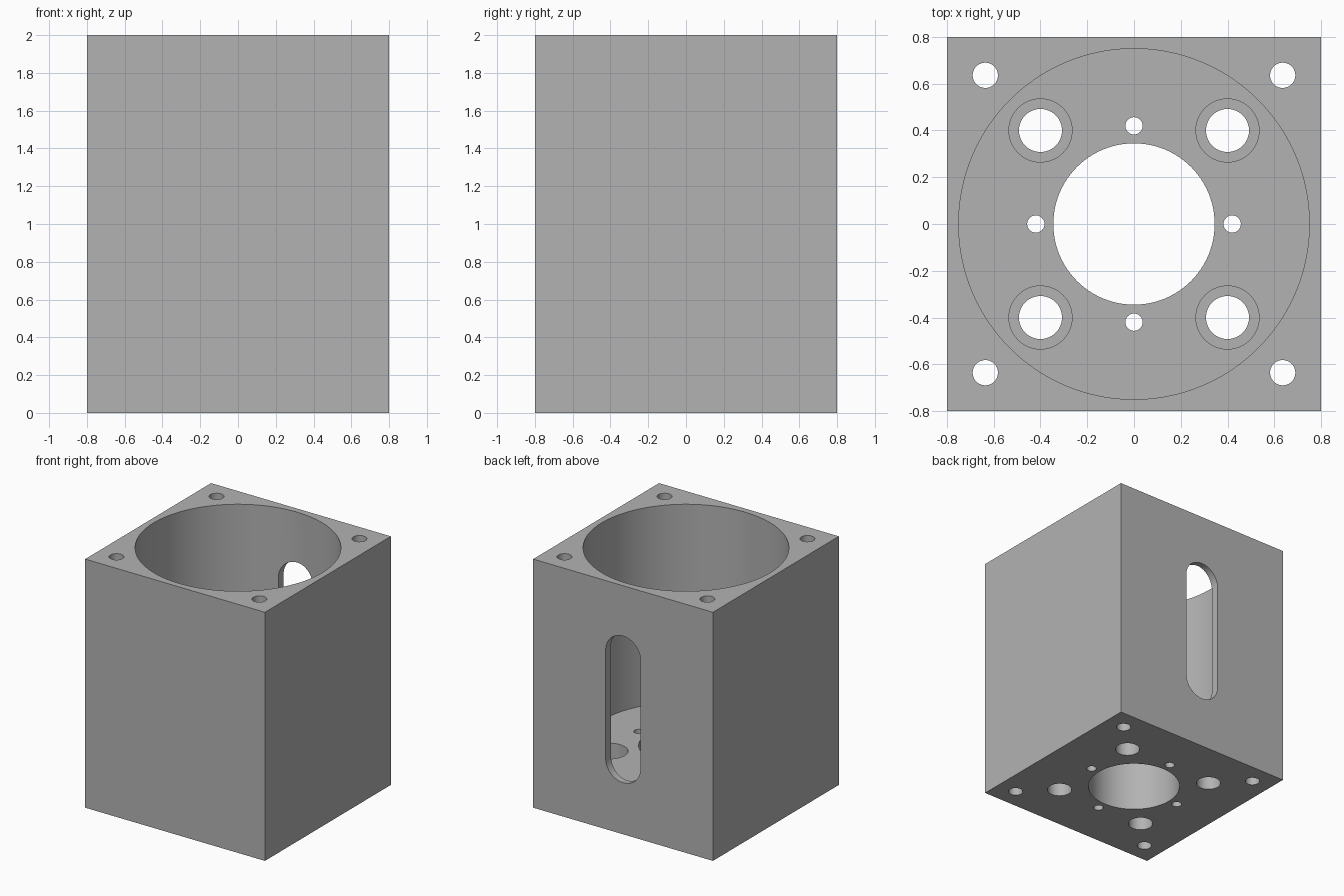
import bpy, math

if "Cube" in bpy.data.objects:
    bpy.data.objects.remove(bpy.data.objects["Cube"], do_unlink=True)

WIDTH, HEIGHT = 1.6, 2.0
FLOOR = 0.41
UP = (0, 0, 0)
BACKWARD = (math.pi / 2, 0, 0)

grey = bpy.data.materials.new("plain grey")
grey.use_nodes = True
colour = (0.45, 0.45, 0.45, 1)
grey.diffuse_color = colour
grey.node_tree.nodes["Principled BSDF"].inputs["Base Color"].default_value = colour


def block(name, size, centre):
    bpy.ops.mesh.primitive_cube_add(size=1, location=centre)
    ob = bpy.context.object
    ob.name = name
    ob.scale = size
    bpy.ops.object.transform_apply(location=True, rotation=False, scale=True)
    ob.data.materials.append(grey)
    return ob


def cylinder(name, radius, depth, centre, rotation=UP, sides=48):
    bpy.ops.mesh.primitive_cylinder_add(vertices=sides, radius=radius, depth=depth,
                                        location=centre, rotation=rotation)
    ob = bpy.context.object
    ob.name = name
    ob.data.materials.append(grey)
    return ob


def cut(target, cutter):
    cutter.hide_render = True
    mod = target.modifiers.new(cutter.name, 'BOOLEAN')
    mod.operation = 'DIFFERENCE'
    mod.solver = 'EXACT'
    mod.object = cutter
    bpy.context.view_layer.objects.active = target
    bpy.ops.object.modifier_apply(modifier=mod.name)
    bpy.data.objects.remove(cutter, do_unlink=True)


def drill(target, name, radius, x, y, bottom=-0.1, top=HEIGHT + 0.1, sides=48):
    cut(target, cylinder(name, radius, top - bottom, (x, y, (top + bottom) / 2), sides=sides))


# Square housing with a wide round chamber and a shaft hole in its floor
housing = block("housing", (WIDTH, WIDTH, HEIGHT), (0, 0, HEIGHT / 2))
drill(housing, "chamber", 0.75, 0, 0, bottom=FLOOR, sides=128)
drill(housing, "shaft_hole", 0.345, 0, 0, sides=96)

# Corner through holes and counterbored bolt holes
for sx in (-1, 1):
    for sy in (-1, 1):
        drill(housing, "corner_hole", 0.054, sx * 0.636, sy * 0.636)
        drill(housing, "bolt_hole", 0.092, sx * 0.4, sy * 0.4)
        drill(housing, "counterbore", 0.135, sx * 0.4, sy * 0.4, bottom=FLOOR - 0.2, top=FLOOR + 0.1)

# Small screw holes around the shaft hole
for x, y in ((1, 0), (-1, 0), (0, 1), (0, -1)):
    drill(housing, "screw_hole", 0.037, x * 0.42, y * 0.42, sides=32)

# Round-ended slot through the back wall
R, LOW, HIGH = 0.155, 0.57, 1.44
for z in (LOW, HIGH):
    cut(housing, cylinder("slot_end", R, 0.5, (0, 0.75, z), BACKWARD, 64))
cut(housing, block("slot_middle", (2 * R, 0.5, HIGH - LOW), (0, 0.75, (LOW + HIGH) / 2)))

# Smooth bores, sharp rims
bpy.ops.object.select_all(action='DESELECT')
housing.select_set(True)
bpy.context.view_layer.objects.active = housing
bpy.ops.object.shade_smooth_by_angle(angle=math.radians(30))
